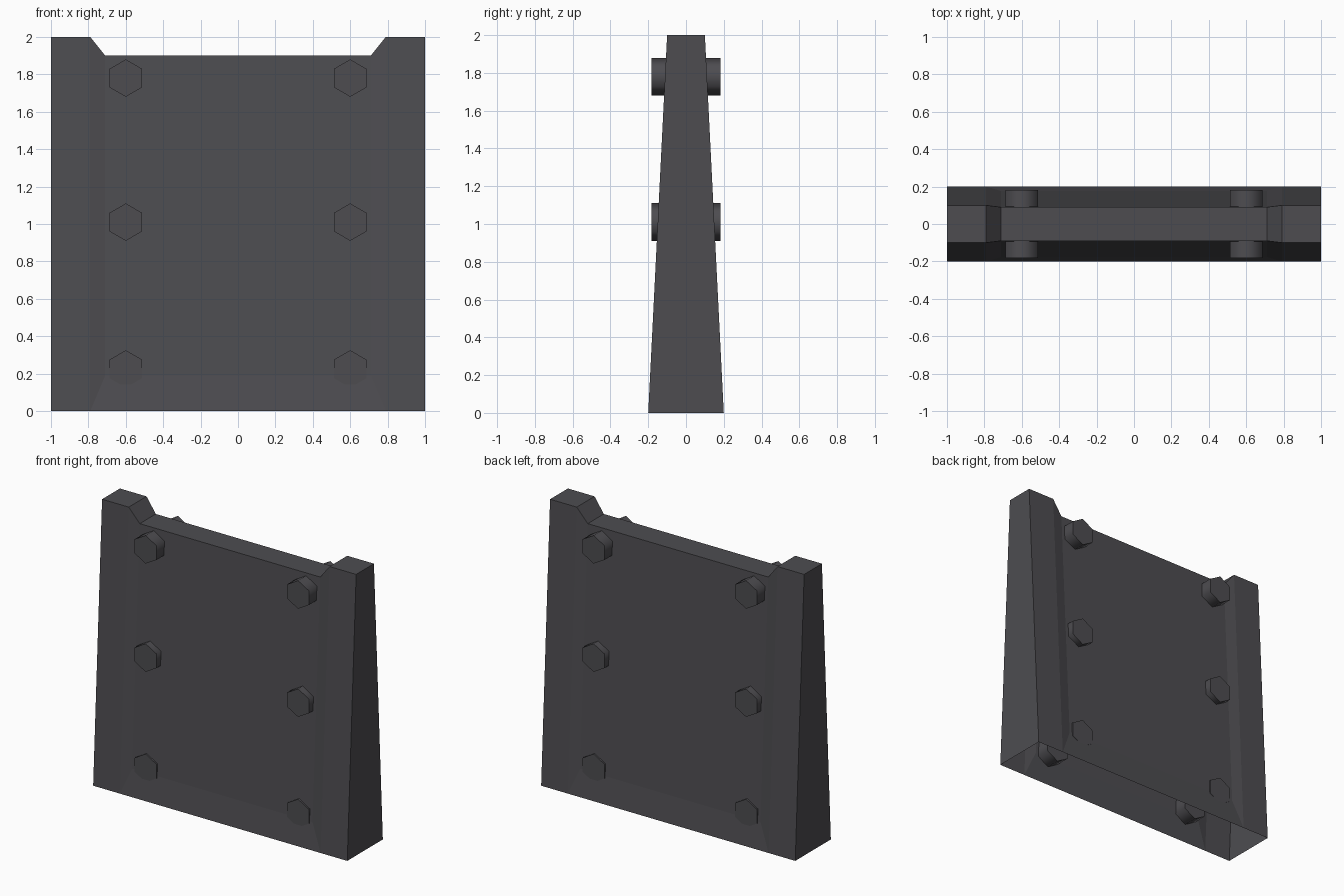
import bpy, bmesh, math
from mathutils import Matrix

if "Cube" in bpy.data.objects:
    bpy.data.objects.remove(bpy.data.objects["Cube"])

metal = bpy.data.materials.new("dark_grey_metal")
metal.diffuse_color = (0.075, 0.073, 0.081, 1)
metal.use_nodes = True
metal.node_tree.nodes["Principled BSDF"].inputs["Base Color"].default_value = metal.diffuse_color


def add_object(name, bm):
    bmesh.ops.recalc_face_normals(bm, faces=bm.faces[:])
    mesh = bpy.data.meshes.new(name)
    bm.to_mesh(mesh)
    bm.free()
    mesh.materials.append(metal)
    obj = bpy.data.objects.new(name, mesh)
    bpy.context.collection.objects.link(obj)
    return obj


# Tapered slab: one quarter's key points (x, y, z), mirrored to both ends and faces
points = {
    "outer_low": (1.0, 0.2, 0.0), "outer_top": (1.0, 0.1, 2.0),
    "post_low": (0.79, 0.2, 0.0), "post_top": (0.79, 0.1, 2.0),
    "panel_low": (0.71, 0.176, 0.19), "panel_top": (0.71, 0.09, 1.9),
}
bm = bmesh.new()
v = {(k, sx, sy): bm.verts.new((x * sx, y * sy, z))
     for k, (x, y, z) in points.items() for sx in (-1, 1) for sy in (-1, 1)}


def quad(*keys):
    bm.faces.new([v[k] for k in keys])


for sx in (-1, 1):
    for sy in (-1, 1):
        # post face and the chamfer down to the recessed panel
        for a, b in (("outer", "post"), ("post", "panel")):
            quad((a + "_low", sx, sy), (b + "_low", sx, sy),
                 (b + "_top", sx, sy), (a + "_top", sx, sy))
    # end wall, post top and notch slope
    for a, b in (("outer_low", "outer_top"), ("outer_top", "post_top"),
                 ("post_top", "panel_top")):
        quad((a, sx, -1), (b, sx, -1), (b, sx, 1), (a, sx, 1))
for sy in (-1, 1):
    # recessed panel and sloped foot
    for a, b in (("panel_top", "panel_low"), ("panel_low", "post_low")):
        quad((a, -1, sy), (a, 1, sy), (b, 1, sy), (b, -1, sy))
# notch floor; the underside stays open
quad(("panel_top", -1, -1), ("panel_top", 1, -1),
     ("panel_top", 1, 1), ("panel_top", -1, 1))
add_object("tapered_slab", bm)

# Hexagonal bolts on both faces
for side, sy in (("front", -1), ("back", 1)):
    bm = bmesh.new()
    for x in (-0.6, 0.6):
        for z in (0.225, 1.01, 1.78):
            place = (Matrix.Translation((x, sy * 0.132, z))
                     @ Matrix.Rotation(math.pi / 2, 4, 'X'))
            bmesh.ops.create_cone(bm, cap_ends=True, segments=6, radius1=0.1,
                                  radius2=0.1, depth=0.1, matrix=place)
    # keep a corner pointing straight up, with smooth sides and flat caps
    for f in bm.faces:
        f.smooth = len(f.verts) == 4
    add_object(side + "_bolts", bm)
